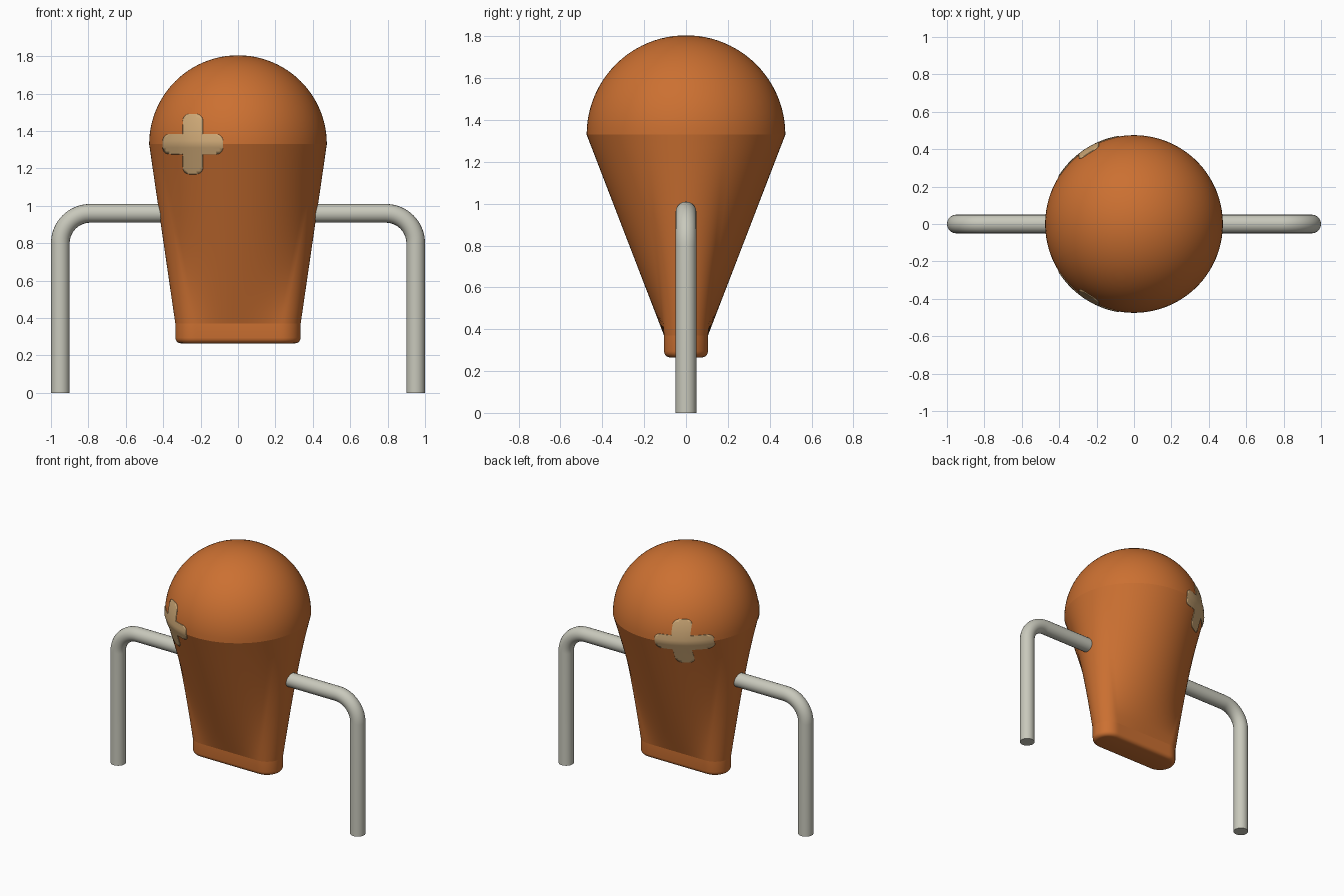
import bpy, bmesh, math
from mathutils import Vector
from mathutils.bvhtree import BVHTree

cube = bpy.data.objects.get("Cube")
if cube:
    bpy.data.objects.remove(cube, do_unlink=True)


def material(name, rgb):
    m = bpy.data.materials.new(name)
    m.use_nodes = True
    m.diffuse_color = (*rgb, 1)
    bsdf = next(n for n in m.node_tree.nodes if n.type == 'BSDF_PRINCIPLED')
    bsdf.inputs["Base Color"].default_value = (*rgb, 1)
    return m


ORANGE = material("orange", (0.60, 0.162, 0.031))
GREY = material("warm grey", (0.58, 0.58, 0.50))
TAN = material("tan", (0.64, 0.41, 0.19))


def add_mesh(name, bm, mat):
    me = bpy.data.meshes.new(name)
    bm.to_mesh(me)
    me.materials.append(mat)
    ob = bpy.data.objects.new(name, me)
    bpy.context.collection.objects.link(ob)
    return ob


# Body dimensions
R, Z_EQ = 0.475, 1.33            # dome radius and its equator height
Z_BOT, Z_BASE = 0.265, 0.37      # foot block bottom and top
END_R, HALF_FLAT = 0.105, 0.23   # foot outline: rounded slot
FILLET = 0.03
SEAM = math.radians(25)          # angle where round end meets flat side
N_END, N_FLAT = 24, 36


def circle(z, r=R):
    pts = []
    for k in range(2):
        for i in range(N_END):
            a = k * math.pi - SEAM + 2 * SEAM * i / N_END
            pts.append(Vector((r * math.cos(a), r * math.sin(a), z)))
        for i in range(N_FLAT):
            a = k * math.pi + SEAM + (math.pi - 2 * SEAM) * i / N_FLAT
            pts.append(Vector((r * math.cos(a), r * math.sin(a), z)))
    return pts


def slot(z, inset=0.0):
    pts, r = [], END_R - inset
    for s in (1, -1):
        for i in range(N_END):
            a = -math.pi / 2 + math.pi * i / N_END
            pts.append(Vector((s * (HALF_FLAT + r * math.cos(a)), s * r * math.sin(a), z)))
        for i in range(N_FLAT):
            pts.append(Vector((s * HALF_FLAT * (1 - 2 * i / N_FLAT), s * r, z)))
    return pts


# Body: filleted foot, loft from slot to circle, then dome
rings = []
for i in range(6):
    a = math.pi / 2 * i / 5
    rings.append(slot(Z_BOT + FILLET * (1 - math.cos(a)), FILLET * (1 - math.sin(a))))
crease_rings = [len(rings)]
low, high = slot(Z_BASE), circle(Z_EQ)
for i in range(17):
    rings.append([p.lerp(q, i / 16) for p, q in zip(low, high)])
crease_rings.append(len(rings) - 1)
for i in range(1, 24):
    a = math.pi / 2 * i / 24
    rings.append(circle(Z_EQ + R * math.sin(a), R * math.cos(a)))

bm = bmesh.new()
loops = [[bm.verts.new(p) for p in ring] for ring in rings]
n = len(loops[0])
for lo, hi in zip(loops, loops[1:]):
    for j in range(n):
        k = (j + 1) % n
        bm.faces.new((lo[j], lo[k], hi[k], hi[j]))
top = bm.verts.new((0, 0, Z_EQ + R))
for j in range(n):
    bm.faces.new((loops[-1][j], loops[-1][(j + 1) % n], top))
bm.faces.new(loops[0][::-1])
for f in bm.faces:
    f.smooth = True
for c in crease_rings:
    for j in range(n):
        bm.edges.get((loops[c][j], loops[c][(j + 1) % n])).smooth = False
bm.normal_update()
surface = BVHTree.FromBMesh(bm)
add_mesh("body", bm, ORANGE)
bm.free()


# Leg frame: one bent tube passing through the body
TUBE, LEG_X, BAR_Z, BEND = 0.05, 0.95, 0.96, 0.16
half = [(LEG_X, 0)]
for i in range(17):
    a = math.pi / 2 * i / 16
    half.append((LEG_X - BEND + BEND * math.cos(a), BAR_Z - BEND + BEND * math.sin(a)))
path = half + [(-x, z) for x, z in reversed(half)]
curve = bpy.data.curves.new("leg_frame", 'CURVE')
curve.dimensions = '3D'
curve.bevel_depth = TUBE
curve.bevel_resolution = 8
curve.use_fill_caps = True
spline = curve.splines.new('POLY')
spline.points.add(len(path) - 1)
for p, (x, z) in zip(spline.points, path):
    p.co = (x, 0, z, 1)
curve.materials.append(GREY)
frame = bpy.data.objects.new("leg_frame", curve)
bpy.context.collection.objects.link(frame)
bpy.ops.object.select_all(action='DESELECT')
frame.select_set(True)
bpy.context.view_layer.objects.active = frame
bpy.ops.object.convert(target='MESH')
bpy.ops.object.shade_smooth_by_angle(angle=math.radians(35))


# Cross patches: rounded cross laid on the body surface
def cross_outline(length=0.16, width=0.053, r=0.035):
    arm = []
    for sx in (1, -1):
        corner = [(sx * (width - r + r * math.cos(a)), length - r + r * math.sin(a))
                  for a in (math.pi / 2 * i / 6 for i in range(7))]
        arm += corner if sx == 1 else corner[::-1]
    arm.append((-width, width))
    pts = []
    for q in range(4):
        for x, z in arm:
            for _ in range(q):
                x, z = -z, x
            pts.append((x, z))
    return pts


def cross_patch(name, side, cx=-0.24, cz=Z_EQ):
    bm = bmesh.new()
    bm.faces.new([bm.verts.new((cx + x, 0, cz + z)) for x, z in cross_outline()])
    for i in range(-9, 10):
        d = i * 0.0175
        for co, no in (((cx + d, 0, 0), (1, 0, 0)), ((0, 0, cz + d), (0, 0, 1))):
            bmesh.ops.bisect_plane(bm, geom=bm.verts[:] + bm.edges[:] + bm.faces[:],
                                   plane_co=co, plane_no=no)
    for v in bm.verts:
        hit, normal, _, _ = surface.ray_cast(Vector((v.co.x, side * 2, v.co.z)),
                                             Vector((0, -side, 0)))
        v.co = hit + normal * 0.004
    bm.normal_update()
    for f in bm.faces:
        f.smooth = True
        if f.normal.y * side < 0:
            f.normal_flip()
    ob = add_mesh(name, bm, TAN)
    bm.free()
    plate = ob.modifiers.new("thickness", 'SOLIDIFY')
    plate.thickness = 0.006
    plate.offset = -1


cross_patch("front_cross_patch", -1)
cross_patch("back_cross_patch", 1)
